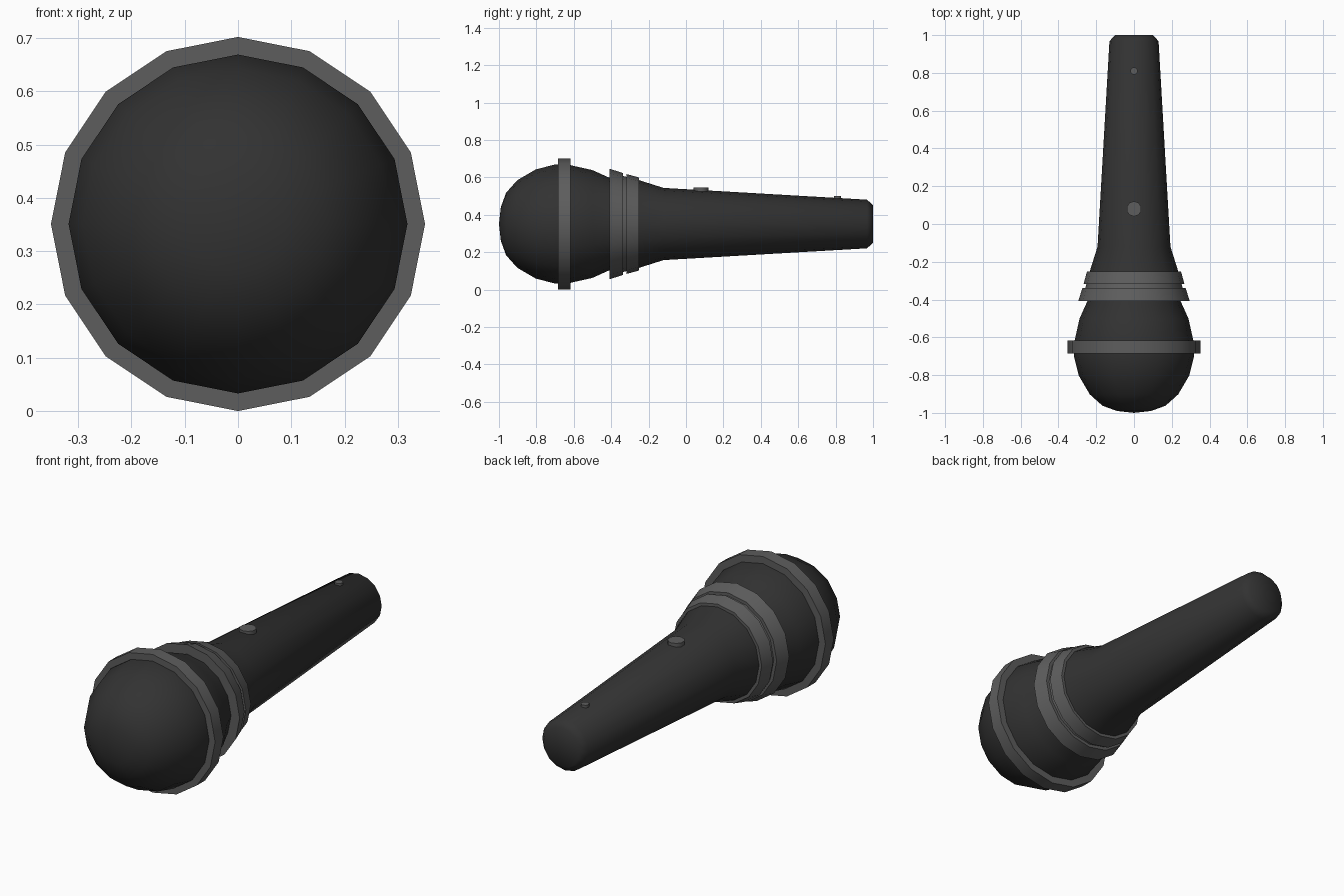
import bpy, bmesh, math

if "Cube" in bpy.data.objects:
    bpy.data.objects.remove(bpy.data.objects["Cube"])

CZ = 0.351   # height of the long axis
SIDES = 16


def material(name, v):
    m = bpy.data.materials.new(name)
    m.diffuse_color = (v, v, v, 1)
    m.use_nodes = True
    m.node_tree.nodes["Principled BSDF"].inputs["Base Color"].default_value = m.diffuse_color
    return m


black = material("black", 0.032)
grey = material("grey", 0.11)


def finish(name, bm, mat, angle):
    bmesh.ops.recalc_face_normals(bm, faces=bm.faces)
    me = bpy.data.meshes.new(name)
    bm.to_mesh(me)
    bm.free()
    ob = bpy.data.objects.new(name, me)
    bpy.context.collection.objects.link(ob)
    me.materials.append(mat)
    bpy.ops.object.select_all(action='DESELECT')
    ob.select_set(True)
    bpy.context.view_layer.objects.active = ob
    bpy.ops.object.shade_smooth_by_angle(angle=math.radians(angle))
    return ob


def lathe(name, profile, mat, closed=False, angle=40):
    """Spin (y, radius) points around the long axis."""
    bm = bmesh.new()
    rings = []
    for y, r in profile:
        if r == 0:
            rings.append([bm.verts.new((0, y, CZ))] * SIDES)
        else:
            rings.append([bm.verts.new((r * math.sin(2 * math.pi * i / SIDES), y,
                                        CZ + r * math.cos(2 * math.pi * i / SIDES)))
                          for i in range(SIDES)])
    if closed:
        rings.append(rings[0])
    for a, b in zip(rings, rings[1:]):
        for i in range(SIDES):
            j = (i + 1) % SIDES
            bm.faces.new(list(dict.fromkeys((a[i], a[j], b[j], b[i]))))
    return finish(name, bm, mat, angle)


def button(name, y, r, z0, z1, sides):
    bm = bmesh.new()
    bmesh.ops.create_cone(bm, cap_ends=True, segments=sides, radius1=r, radius2=r, depth=z1 - z0)
    bmesh.ops.translate(bm, verts=bm.verts, vec=(0, y, (z0 + z1) / 2))
    return finish(name, bm, grey, 50)


# Rounded grille head
lathe("head", [(-1, 0), (-0.99, 0.09), (-0.962, 0.167), (-0.902, 0.234), (-0.803, 0.292),
               (-0.70, 0.318), (-0.62, 0.315), (-0.5, 0.288), (-0.40, 0.243), (-0.33, 0.235)],
      black, angle=60)
# Tapered handle with chamfered end
lathe("handle", [(-0.33, 0.245), (-0.25, 0.234), (-0.12, 0.193), (0.968, 0.13), (1, 0.10), (1, 0)],
      black, angle=60)
# Band around the head
lathe("head_band", [(-0.685, 0.30), (-0.685, 0.351), (-0.618, 0.351), (-0.618, 0.30)], grey, True)
# Two-step collar with a groove
lathe("collar", [(-0.408, 0.23), (-0.408, 0.295), (-0.338, 0.273), (-0.338, 0.257), (-0.318, 0.252),
                 (-0.318, 0.267), (-0.252, 0.249), (-0.252, 0.22)], grey, True)
# Switches on the handle
button("switch", 0.08, 0.04, 0.50, 0.545, 10)
button("indicator", 0.81, 0.02, 0.46, 0.50, 8)
